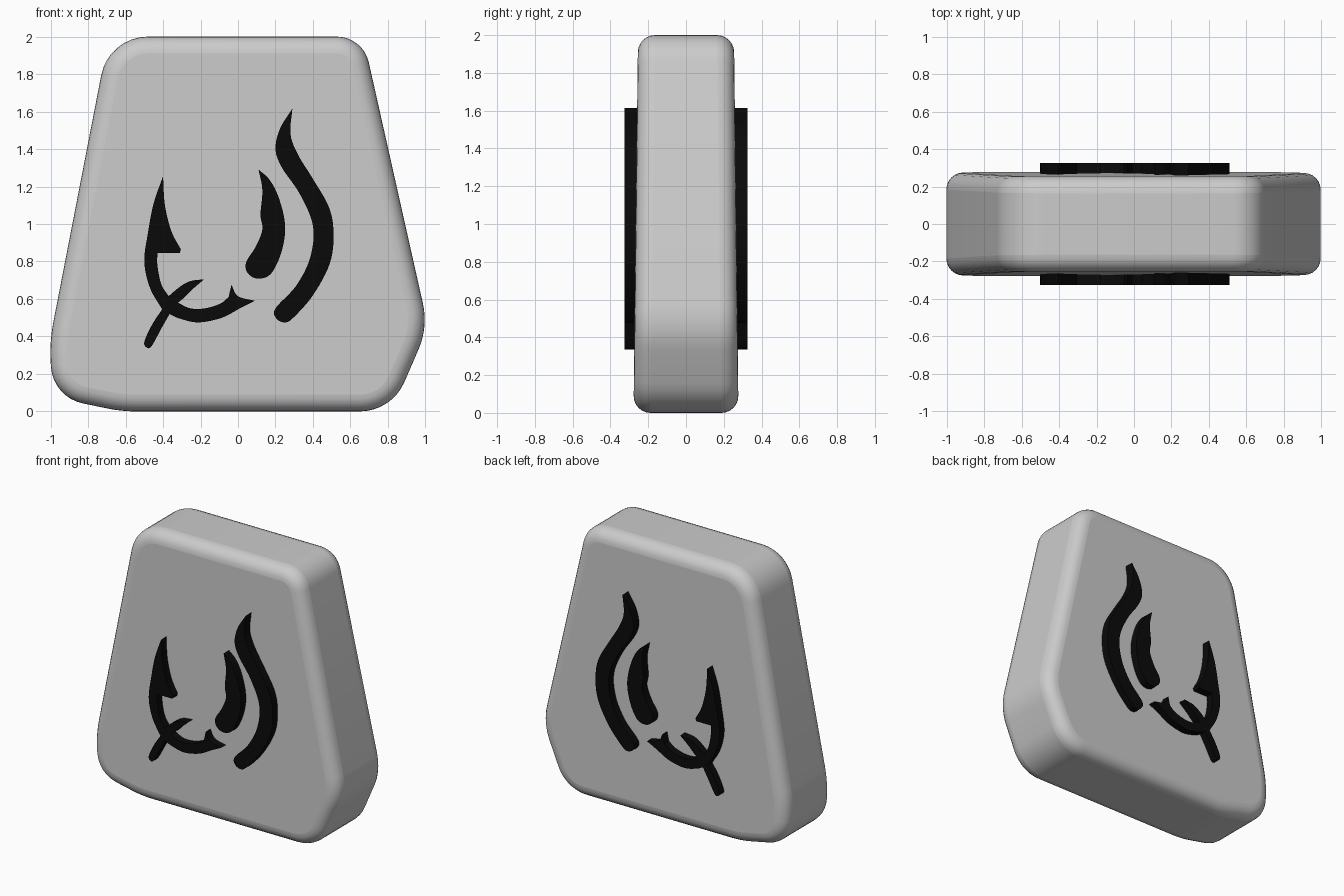
import bpy, bmesh, math
from mathutils import Vector

cube = bpy.data.objects.get("Cube")
if cube:
    bpy.data.objects.remove(cube, do_unlink=True)


def make_material(name, colour):
    mat = bpy.data.materials.new(name)
    mat.use_nodes = True
    mat.diffuse_color = colour
    mat.node_tree.nodes["Principled BSDF"].inputs["Base Color"].default_value = colour
    return mat


stone_grey = make_material("stone grey", (0.6, 0.6, 0.6, 1))
ink_black = make_material("ink black", (0.003, 0.003, 0.003, 1))


def rounded_outline(corners, steps=8):
    """Fillet each (x, z, cut) corner with an arc that starts cut away from it."""
    outline = []
    for i, (x, z, cut) in enumerate(corners):
        corner = Vector((x, z))
        to_prev = (Vector(corners[i - 1][:2]) - corner).normalized()
        to_next = (Vector(corners[(i + 1) % len(corners)][:2]) - corner).normalized()
        half = to_prev.angle(to_next) / 2
        centre = corner + (to_prev + to_next).normalized() * cut / math.cos(half)
        start = corner + to_prev * cut - centre
        end = corner + to_next * cut - centre
        sweep = start.angle(end)
        for s in range(steps + 1):
            t = s / steps
            arm = (start * math.sin((1 - t) * sweep) + end * math.sin(t * sweep)) / math.sin(sweep)
            outline.append(centre + arm)
    return outline


def smooth_side(points, steps=6):
    """Smooth curve through the points, leaving out the last one."""
    pts = [Vector(p) for p in points]
    pts = [2 * pts[0] - pts[1]] + pts + [2 * pts[-1] - pts[-2]]
    curve = []
    for a, b, c, d in zip(pts, pts[1:], pts[2:], pts[3:]):
        for s in range(steps):
            t = s / steps
            curve.append(0.5 * (2 * b + (c - a) * t + (2 * a - 5 * b + 4 * c - d) * t ** 2
                                + (3 * b - a - 3 * c + d) * t ** 3))
    return curve


def sharp_outline(sides):
    """Join smooth sides; each begins at the last point of the one before."""
    outline = []
    for i, side in enumerate(sides):
        outline += smooth_side([sides[i - 1][-1]] + side)
    return outline


def extrude_outline(name, outline, y_front, y_back, mat):
    bm = bmesh.new()
    face = bm.faces.new([bm.verts.new((p.x, y_front, p.y)) for p in outline])
    grown = bmesh.ops.extrude_face_region(bm, geom=[face])["geom"]
    moved = [v for v in grown if isinstance(v, bmesh.types.BMVert)]
    bmesh.ops.translate(bm, verts=moved, vec=(0, y_back - y_front, 0))
    bmesh.ops.recalc_face_normals(bm, faces=bm.faces)
    mesh = bpy.data.meshes.new(name)
    bm.to_mesh(mesh)
    bm.free()
    mesh.materials.append(mat)
    obj = bpy.data.objects.new(name, mesh)
    bpy.context.collection.objects.link(obj)
    return obj


# Stone tablet: lopsided rounded slab, slightly thinner towards the top
tablet_corners = [
    (-0.62, 0, 0.08), (0.82, 0, 0.17), (1.015, 0.45, 0.13), (0.667, 2, 0.14),
    (-0.69, 2, 0.21), (-1.008, 0.36, 0.12), (-0.985, 0.075, 0.16),
]
tablet = extrude_outline("stone_tablet", rounded_outline(tablet_corners), -1, 1, stone_grey)
for v in tablet.data.vertices:
    v.co.y *= 0.278 - 0.012 * v.co.z
bevel = tablet.modifiers.new("rounded rim", "BEVEL")
bevel.width = 0.09
bevel.segments = 6
bevel.limit_method = "ANGLE"
bevel.angle_limit = math.radians(50)
bevel.use_clamp_overlap = False
bpy.context.view_layer.objects.active = tablet
tablet.select_set(True)
bpy.ops.object.shade_smooth_by_angle(angle=math.radians(40))
tablet.select_set(False)

# Raised ornaments: each is a list of sides that meet at sharp corners
ornaments = {
    "long_flame": [
        [(.225, 1.51), (.2, 1.4), (.235, 1.3), (.33, 1.16), (.4, .99), (.385, .82),
         (.31, .67), (.2, .55), (.205, .495), (.25, .475), (.295, .5), (.4, .62),
         (.49, .79), (.51, .95), (.485, 1.09), (.4, 1.24), (.32, 1.37), (.28, 1.48),
         (.29, 1.615)],
    ],
    "short_flame": [
        [(.13, 1.18), (.12, 1.05), (.13, .97), (.095, .88), (.045, .8), (.045, .75),
         (.08, .715), (.13, .71), (.18, .74), (.225, .83), (.25, .94), (.245, 1.04),
         (.21, 1.16), (.165, 1.24), (.11, 1.29)],
    ],
    "barbed_hook": [
        [(-.39, 1.1), (-.355, .96), (-.305, .865)],
        [(-.31, .845)],
        [(-.43, .845)],
        [(-.43, .78), (-.41, .68), (-.37, .615)],
        [(-.31, .665), (-.255, .695), (-.18, .705)],
        [(-.245, .65), (-.29, .605), (-.32, .58)],
        [(-.255, .55), (-.175, .55), (-.095, .575), (-.05, .61)],
        [(-.035, .675)],
        [(0, .615), (.09, .59)],
        [(.01, .55), (-.085, .5), (-.21, .475), (-.31, .495), (-.365, .52)],
        [(-.405, .45), (-.46, .35), (-.485, .34), (-.5, .37), (-.46, .46), (-.405, .545)],
        [(-.47, .66), (-.5, .8), (-.48, .955), (-.45, 1.11), (-.4, 1.255)],
    ],
}
for name, sides in ornaments.items():
    outline = sharp_outline(sides)
    for place, direction in (("front", -1), ("back", 1)):
        extrude_outline(f"{place}_{name}", outline, 0.24 * direction, 0.325 * direction, ink_black)
